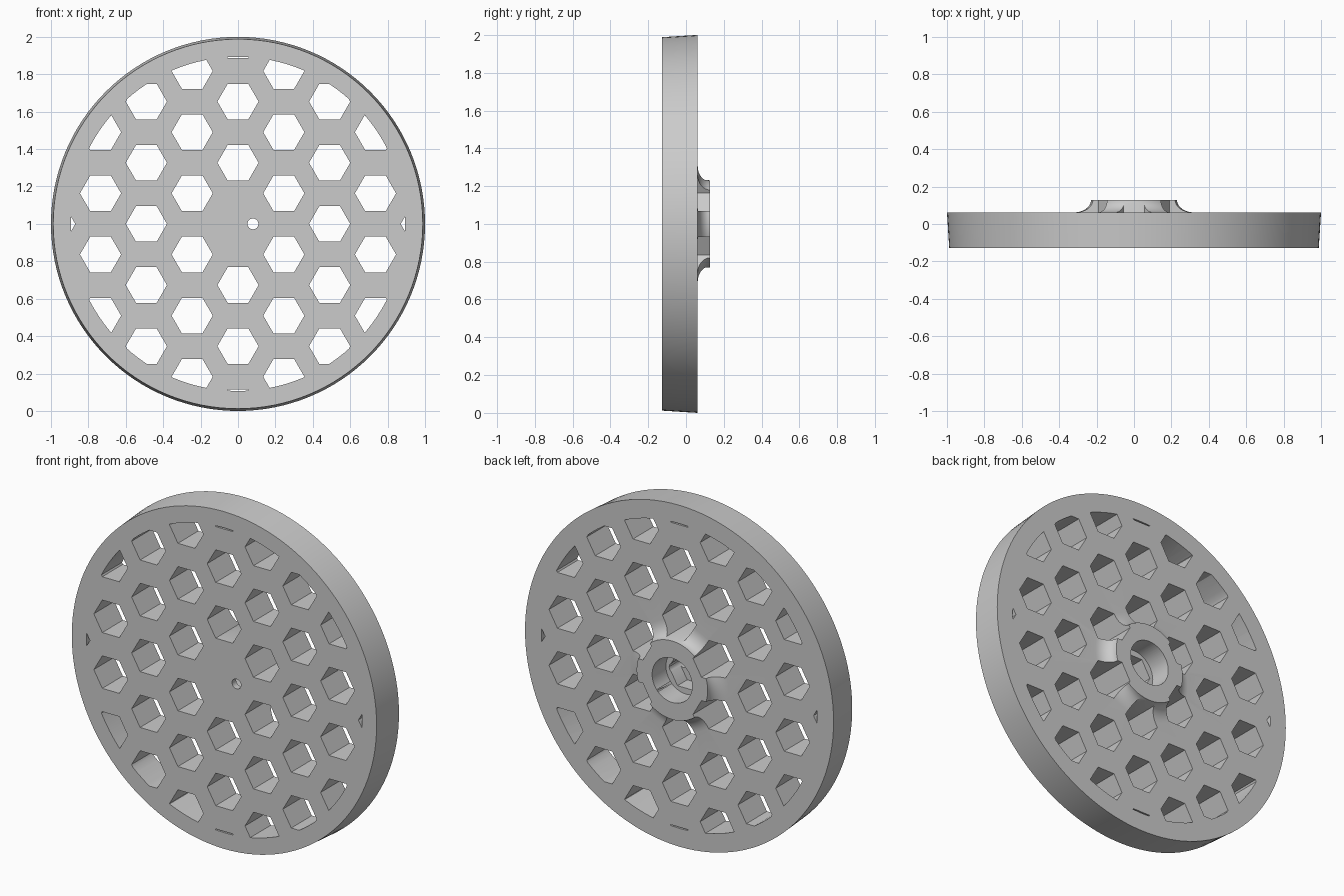
import bpy, bmesh, math
from mathutils import Matrix, Vector

cube = bpy.data.objects.get("Cube")
if cube:
    bpy.data.objects.remove(cube, do_unlink=True)

FRONT, BACK, HUB_TOP = -0.128, 0.062, 0.128
HEX_R, DX, DZ = 0.11, 0.245, 0.327      # cell size and lattice spacing

grey = bpy.data.materials.new("light grey")
grey.use_nodes = True
grey.diffuse_color = (0.6, 0.6, 0.6, 1)
grey.node_tree.nodes["Principled BSDF"].inputs["Base Color"].default_value = (0.6, 0.6, 0.6, 1)


def finish(bm, name):
    bmesh.ops.recalc_face_normals(bm, faces=bm.faces[:])
    mesh = bpy.data.meshes.new(name)
    bm.to_mesh(mesh)
    bm.free()
    mesh.materials.append(grey)
    obj = bpy.data.objects.new(name, mesh)
    bpy.context.collection.objects.link(obj)
    return obj


def add_prism(bm, x, z, radius, y0, y1, sides):
    """Prism along y with a corner pointing to +x."""
    ring = [(x + radius * math.cos(2 * math.pi * i / sides),
             z + radius * math.sin(2 * math.pi * i / sides)) for i in range(sides)]
    a = [bm.verts.new((px, y0, pz)) for px, pz in ring]
    b = [bm.verts.new((px, y1, pz)) for px, pz in ring]
    bm.faces.new(a)
    bm.faces.new(b[::-1])
    for i in range(sides):
        j = (i + 1) % sides
        bm.faces.new((a[i], b[i], b[j], a[j]))


def prism(name, *args):
    bm = bmesh.new()
    add_prism(bm, *args)
    return finish(bm, name)


def boolean(target, tool, operation):
    mod = target.modifiers.new(operation.lower(), 'BOOLEAN')
    mod.operation, mod.object, mod.solver = operation, tool, 'EXACT'
    bpy.context.view_layer.update()
    graph = bpy.context.evaluated_depsgraph_get()
    mesh = bpy.data.meshes.new_from_object(target.evaluated_get(graph))
    target.modifiers.clear()
    target.data = mesh
    bpy.data.objects.remove(tool, do_unlink=True)


# Tapered disc with a hub that flares out in a concave fillet
profile = [(0, FRONT), (0.988, FRONT), (1, BACK)]
for i in range(9):
    t = math.pi / 2 * i / 8
    profile.append((0.32 - 0.09 * math.sin(t), HUB_TOP - (HUB_TOP - BACK) * math.cos(t)))
profile.append((0, HUB_TOP))
bm = bmesh.new()
verts = [bm.verts.new((r, y, 1)) for r, y in profile]
edges = [bm.edges.new(pair) for pair in zip(verts, verts[1:])]
bmesh.ops.spin(bm, geom=verts + edges, cent=(0, 0, 1), axis=(0, 1, 0),
               angle=2 * math.pi, steps=128)
bmesh.ops.remove_doubles(bm, verts=bm.verts[:], dist=0.0002)
wheel = finish(bm, "honeycomb_wheel")

# Honeycomb holes, trimmed to leave a solid rim
bm = bmesh.new()
for col in range(-4, 5):
    for row in range(-3, 4):
        x, z = col * DX, (row + 0.5 * (col % 2)) * DZ
        if 0.1 < math.hypot(x, z) < 1:
            add_prism(bm, x, 1 + z, HEX_R, -0.3, 0.3, 6)
cells = finish(bm, "cell_cutter")
boolean(cells, prism("rim_limit", 0, 1, 0.893, -0.25, 0.25, 128), 'INTERSECT')
boolean(wheel, cells, 'DIFFERENCE')

# Round bore, hexagonal pocket at its bottom, and the small offset pin hole
boolean(wheel, prism("bore_cutter", 0, 1, 0.13, 0.0, 0.3, 64), 'DIFFERENCE')
boolean(wheel, prism("pocket_cutter", 0, 1, HEX_R, -0.09, 0.2, 6), 'DIFFERENCE')
boolean(wheel, prism("pin_cutter", 0.08, 1, 0.029, -0.3, 0.05, 24), 'DIFFERENCE')

bpy.ops.object.select_all(action='DESELECT')
wheel.select_set(True)
bpy.context.view_layer.objects.active = wheel
bpy.ops.object.shade_smooth_by_angle(angle=math.radians(30))
